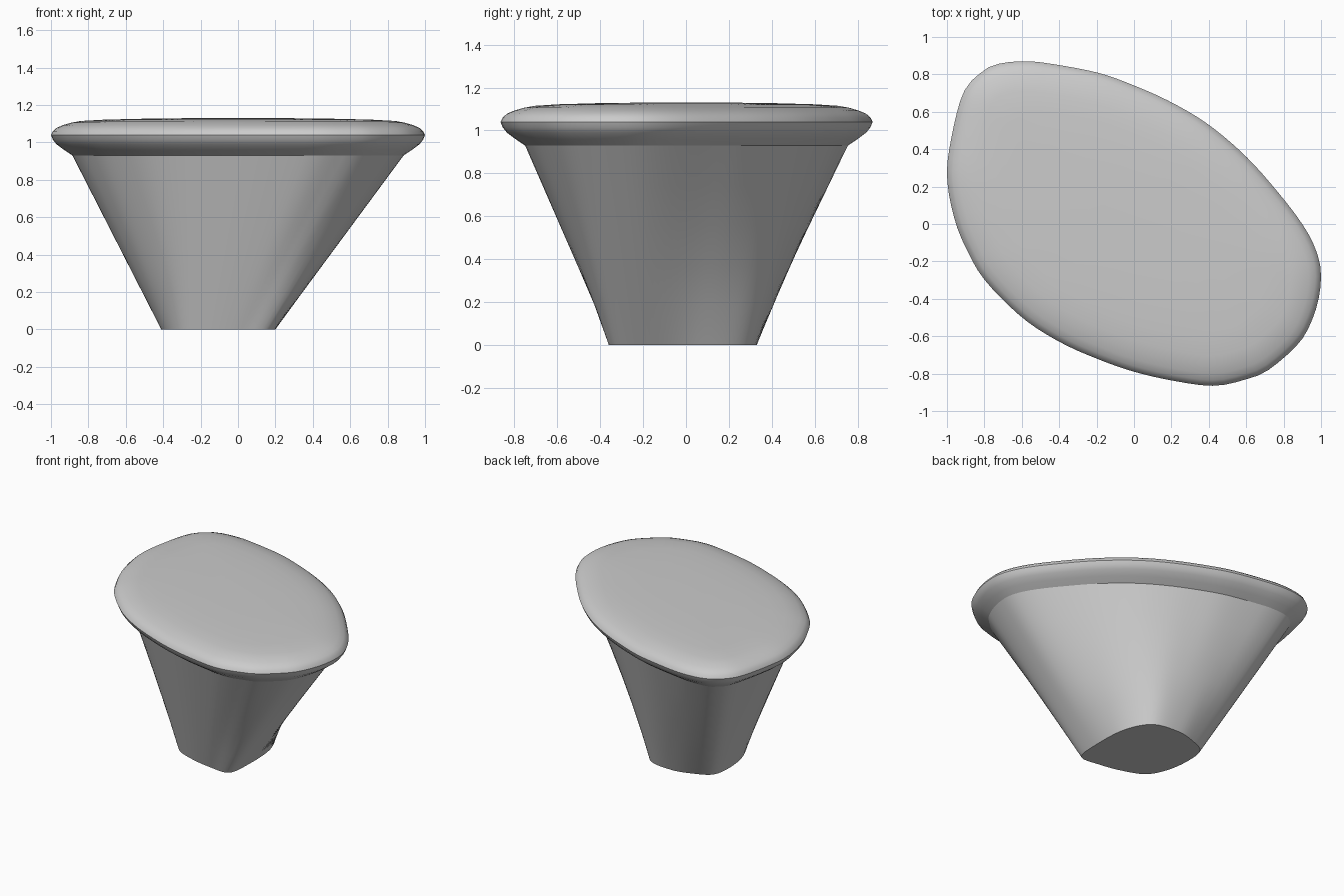
import bpy, bmesh, math
from mathutils import Vector

if "Cube" in bpy.data.objects:
    bpy.data.objects.remove(bpy.data.objects["Cube"])

N = 48  # points per half of each outline


def closed_curve(pts, steps=8):
    """Smooth closed curve through the given points."""
    out, n = [], len(pts)
    for i in range(n):
        a, b, c, d = (Vector(pts[(i + k) % n]) for k in (-1, 0, 1, 2))
        for s in range(steps):
            t = s / steps
            out.append(0.5 * (2 * b + (c - a) * t + (2 * a - 5 * b + 4 * c - d) * t * t
                              + (3 * b - a - 3 * c + d) * t ** 3))
    return out


def resample(path, count):
    """Evenly spaced points along an open path, without its last point."""
    dist = [0.0]
    for p, q in zip(path, path[1:]):
        dist.append(dist[-1] + (q - p).length)
    out, j = [], 0
    for i in range(count):
        d = dist[-1] * i / count
        while dist[j + 1] < d:
            j += 1
        out.append(path[j].lerp(path[j + 1], (d - dist[j]) / (dist[j + 1] - dist[j])))
    return out


def matched_loop(pts):
    """Split the outline at its two pointed ends so that loops line up."""
    c = closed_curve(pts)
    k = max(range(len(c)), key=lambda i: c[i].y - c[i].x)
    c = c[k:] + c[:k]
    m = min(range(len(c)), key=lambda i: c[i].y - c[i].x)
    return resample(c[:m + 1], N) + resample(c[m:] + c[:1], N)


def inset(loop, d):
    """Move a clockwise outline inwards by d."""
    out = []
    for i, p in enumerate(loop):
        t = (loop[(i + 3) % len(loop)] - loop[i - 3]).normalized()
        out.append(p + Vector((t.y, -t.x)) * d)
    return out


def fit(pts, x0, x1, y0, y1):
    xs, ys = [p[0] for p in pts], [p[1] for p in pts]
    return [Vector((x0 + (p[0] - min(xs)) * (x1 - x0) / (max(xs) - min(xs)),
                    y0 + (p[1] - min(ys)) * (y1 - y0) / (max(ys) - min(ys)))) for p in pts]


def loft(name, rings, cap_bottom, cap_top):
    bm = bmesh.new()
    rows = [[bm.verts.new((p.x, p.y, z)) for p in loop] for loop, z in rings]
    for a, b in zip(rows, rows[1:]):
        for i in range(len(a)):
            j = (i + 1) % len(a)
            bm.faces.new((a[i], b[i], b[j], a[j]))
    if cap_bottom:
        bm.faces.new(rows[0])
    if cap_top:
        bm.faces.new(rows[-1])
    bmesh.ops.recalc_face_normals(bm, faces=bm.faces)
    me = bpy.data.meshes.new(name)
    bm.to_mesh(me)
    bm.free()
    ob = bpy.data.objects.new(name, me)
    bpy.context.collection.objects.link(ob)
    me.materials.append(grey)
    bpy.context.view_layer.objects.active = ob
    ob.select_set(True)
    bpy.ops.object.shade_smooth_by_angle(angle=math.radians(40))
    ob.select_set(False)
    return ob


grey = bpy.data.materials.new("light grey")
grey.diffuse_color = (0.6, 0.6, 0.6, 1)
grey.use_nodes = True
grey.node_tree.nodes["Principled BSDF"].inputs["Base Color"].default_value = grey.diffuse_color

# Outline of the top, clockwise
top = [(-.6, .87), (-.47, .86), (-.2, .81), (0, .74), (.2, .65), (.4, .53), (.6, .36),
       (.77, .17), (.9, 0), (.97, -.13), (1, -.25), (.99, -.39), (.95, -.52), (.88, -.64),
       (.72, -.78), (.6, -.83), (.43, -.865), (.22, -.84), (0, -.79), (-.2, -.72),
       (-.4, -.63), (-.6, -.5), (-.8, -.3), (-.9, -.13), (-.96, .02), (-1, .22),
       (-.99, .4), (-.92, .69), (-.82, .81), (-.73, .855)]
# Outline of the foot, given along its long and short diagonals
foot_uv = [(.42, -.09), (.38, .04), (.31, .15), (.16, .25), (-.03, .19), (-.23, .01),
           (-.33, -.13), (-.23, -.23), (-.09, -.32), (.057, -.37), (.21, -.315), (.35, -.2)]
foot = [((v - u) * math.sqrt(.5), (u + v) * math.sqrt(.5)) for u, v in foot_uv]

top_loop = fit(matched_loop(top), -1, 1, -.865, .87)
foot_loop = fit(matched_loop(foot), -.41, .20, -.36, .33)
neck_loop = inset(top_loop, .115)

# Tapering stem
levels = [0, .2, .4, .6, .8, 1]
loft("stem", [([f.lerp(n, t) for f, n in zip(foot_loop, neck_loop)], .93 * t)
              for t in levels], True, False)

# Cushioned top with a rounded rim
profile = [(.115, .93), (.07, .96), (.03, .99), (.01, 1.015), (0, 1.04), (.01, 1.06),
           (.03, 1.078), (.065, 1.093), (.11, 1.106), (.16, 1.115)]
rings = [(inset(top_loop, d), z) for d, z in profile]
edge = rings[-1][0]
rings += [([p * s for p in edge], z) for s, z in ((.85, 1.122), (.6, 1.127), (.3, 1.13))]
loft("top", rings, False, True)
